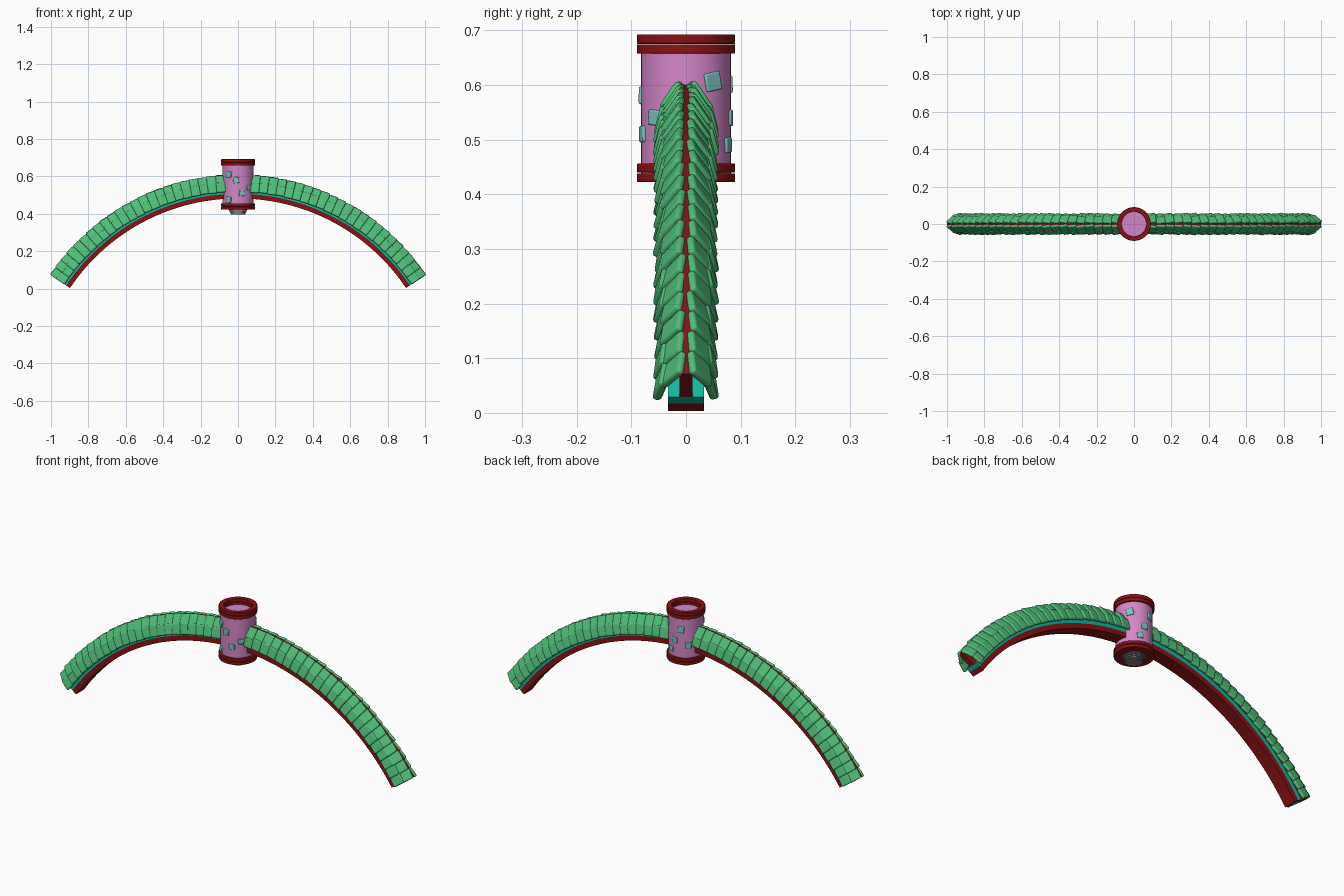
import bpy, bmesh, math, random
from mathutils import Vector, Matrix

random.seed(4)
if "Cube" in bpy.data.objects:
    bpy.data.objects.remove(bpy.data.objects["Cube"])

CENTRE_Z = -0.6                  # centre of the arch circle
END = math.radians(33.9)         # angle of the arch foot above horizontal


def material(name, rgb):
    m = bpy.data.materials.new(name)
    m.use_nodes = True
    m.diffuse_color = (*rgb, 1)
    m.node_tree.nodes["Principled BSDF"].inputs["Base Color"].default_value = (*rgb, 1)
    return m


RED = material("dark red", (0.26, 0.006, 0.007))
TEAL = material("teal", (0.006, 0.48, 0.35))
GREEN = material("leaf green", (0.08, 0.52, 0.19))
PINK = material("pink", (0.66, 0.24, 0.59))
PALE = material("pale cyan", (0.2, 0.56, 0.53))
GREY = material("grey metal", (0.22, 0.22, 0.22))


def finish(name, bm, mat, bevel=0, segments=2):
    bmesh.ops.recalc_face_normals(bm, faces=bm.faces)
    me = bpy.data.meshes.new(name)
    bm.to_mesh(me)
    bm.free()
    me.materials.append(mat)
    ob = bpy.data.objects.new(name, me)
    bpy.context.collection.objects.link(ob)
    if bevel:
        mod = ob.modifiers.new("bevel", "BEVEL")
        mod.width, mod.segments = bevel, segments
    bpy.ops.object.select_all(action="DESELECT")
    ob.select_set(True)
    bpy.context.view_layer.objects.active = ob
    bpy.ops.object.shade_smooth_by_angle(angle=math.radians(35))
    return ob


def arch(name, half_width, r_in, r_out, mat, steps=72):
    """Rectangular section swept along the arch."""
    bm = bmesh.new()
    rings = []
    for i in range(steps + 1):
        a = END + (math.pi - 2 * END) * i / steps
        rings.append([bm.verts.new((r * math.cos(a), y, CENTRE_Z + r * math.sin(a)))
                      for r, y in ((r_in, -half_width), (r_in, half_width),
                                   (r_out, half_width), (r_out, -half_width))])
    for p, q in zip(rings, rings[1:]):
        for k in range(4):
            j = (k + 1) % 4
            bm.faces.new((p[k], p[j], q[j], q[k]))
    bm.faces.new(rings[0])
    bm.faces.new(rings[-1])
    return finish(name, bm, mat)


def lathe(name, profile, mat, bevel=0):
    """Revolve (radius, z) points about the z axis."""
    bm = bmesh.new()
    vs = [bm.verts.new((r, 0, z)) for r, z in profile]
    edges = [bm.edges.new(e) for e in zip(vs, vs[1:])]
    bmesh.ops.spin(bm, geom=vs + edges, axis=(0, 0, 1), cent=(0, 0, 0),
                   angle=2 * math.pi, steps=48)
    bmesh.ops.remove_doubles(bm, verts=bm.verts, dist=1e-5)
    return finish(name, bm, mat, bevel)


def scale_row(name, upper, lower, thickness, side):
    """Overlapping tiles on both arms; upper and lower are (y, radius)."""
    bm = bmesh.new()
    count = 23
    first = math.pi / 2 - 0.06
    pitch = (first - END) / count
    y0, r0 = upper
    y1, r1 = lower
    length = math.hypot(y1 - y0, r1 - r0)
    for arm in (-1, 1):
        for i in range(count):
            a = first - pitch * (i + 0.5)
            radial = Vector((math.cos(a), 0, math.sin(a)))
            along = Vector((math.sin(a), 0, -math.cos(a)))
            across = Vector((0, 1, 0))
            slope = (across * (y1 - y0) + radial * (r1 - r0)) / length
            out = (across * (r0 - r1) + radial * (y1 - y0)) / length
            tilt = math.radians(random.uniform(5, 10))
            t = along * math.cos(tilt) + out * math.sin(tilt)
            n = out * math.cos(tilt) - along * math.sin(tilt)
            mid = (radial * (r0 + r1) + across * (y0 + y1)) / 2
            mid += out * random.uniform(-0.002, 0.002)
            size = (pitch * r0 * random.uniform(0.98, 1.08),
                    length * random.uniform(0.98, 1.08), thickness)
            cube = bmesh.ops.create_cube(bm, size=1)["verts"]
            for v in cube:
                p = mid + t * v.co.x * size[0] + slope * v.co.y * size[1] + n * v.co.z * size[2]
                v.co = (p.x * arm, p.y * side, p.z + CENTRE_Z)
    finish(name, bm, GREEN, 0.006, 3)


# Arch beam, its lining and the ridge fin
arch("arch_beam", 0.033, 1.082, 1.107, RED)
arch("arch_lining", 0.033, 1.107, 1.128, TEAL)
arch("ridge_fin", 0.012, 1.128, 1.204, RED)

# Two rows of leaf scales on each face
for side, label in ((-1, "front"), (1, "back")):
    scale_row(label + "_upper_scales", (0.008, 1.207), (0.040, 1.160), 0.015, side)
    scale_row(label + "_lower_scales", (0.037, 1.170), (0.050, 1.118), 0.015, side)

# Central drum with a closed, recessed top
lathe("drum", [(0, 0.43), (0.082, 0.43), (0.082, 0.662), (0, 0.662)], PINK)

# Paired rims at top and bottom
for name, z in (("top_inner_rim", 0.657), ("top_outer_rim", 0.675)):
    lathe(name, [(0.066, z), (0.09, z), (0.09, z + 0.017), (0.066, z + 0.017), (0.066, z)],
          RED, 0.002)
for name, z in (("bottom_outer_rim", 0.422), ("bottom_inner_rim", 0.440)):
    lathe(name, [(0, z), (0.09, z), (0.09, z + 0.016), (0, z + 0.016)], RED, 0.002)

# Stepped threaded stub under the drum
stub = [(0, 0.425)]
for i in range(4):
    r, z = 0.052 - 0.004 * i, 0.425 - 0.0075 * i
    stub += [(r, z), (r, z - 0.005), (r - 0.007, z - 0.005), (r - 0.007, z - 0.0075)]
lathe("threaded_stub", stub + [(0, stub[-1][1])], GREY)

# Small curved plates scattered around the drum: angle, height, size
patches = [(-127, 0.61, 0.034), (-97, 0.58, 0.032), (-76, 0.51, 0.03), (-127, 0.475, 0.032),
           (-45, 0.54, 0.028), (37, 0.606, 0.034), (85, 0.54, 0.03), (108, 0.6, 0.032),
           (132, 0.52, 0.03), (70, 0.49, 0.028)]
bm = bmesh.new()
for deg, z, s in patches:
    turn = Matrix.Rotation(math.radians(deg), 4, "Z")
    spin = Matrix.Rotation(random.uniform(-0.2, 0.2), 4, "X")
    place = turn @ Matrix.Translation((0.0815, 0, z)) @ spin
    bmesh.ops.create_cube(bm, size=1, matrix=place @ Matrix.Diagonal((0.008, s, s, 1)))
finish("drum_patches", bm, PALE, 0.003)
